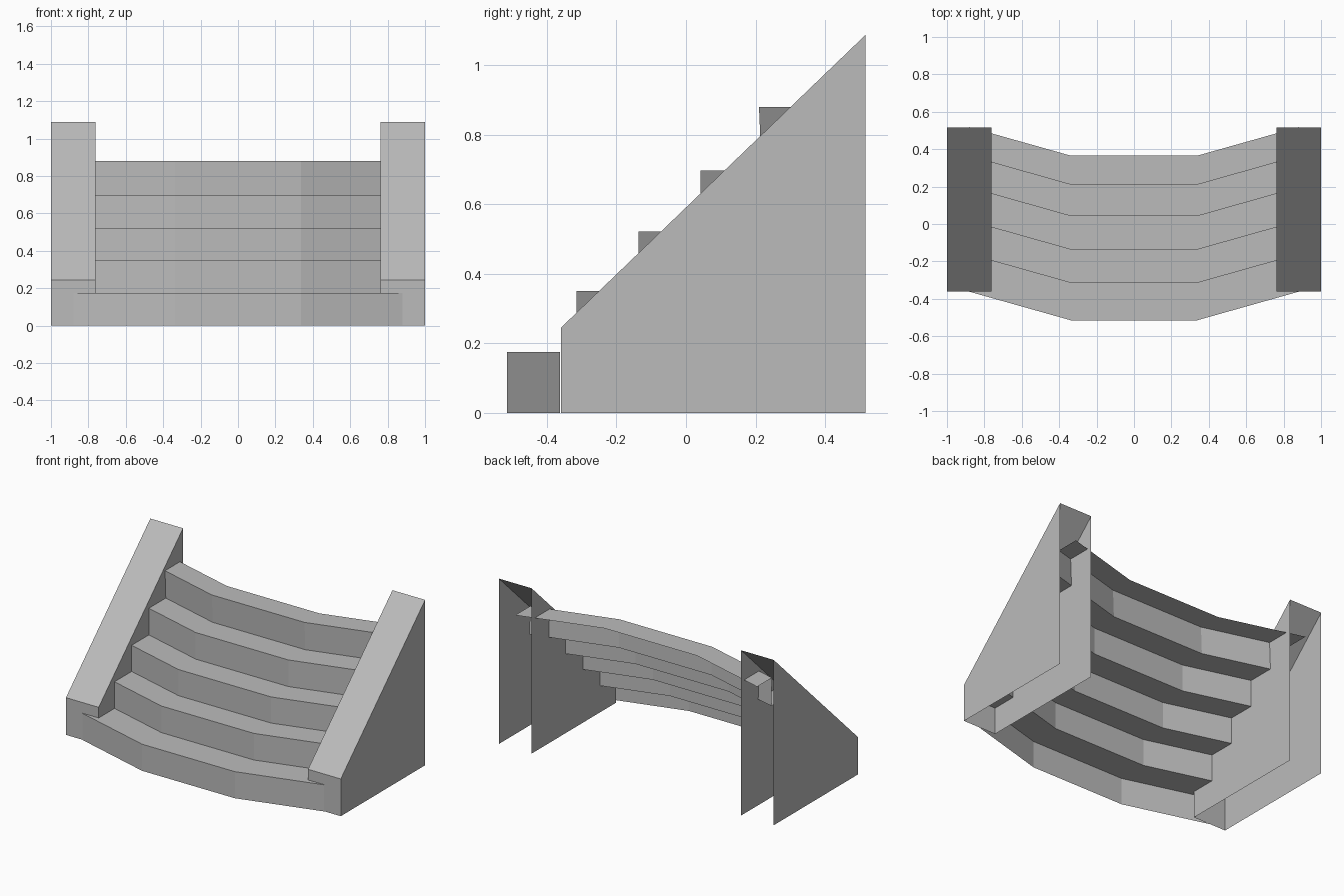
import bpy
import bmesh

cube = bpy.data.objects.get("Cube")
if cube:
    bpy.data.objects.remove(cube, do_unlink=True)

GREY = (0.5, 0.5, 0.5, 1.0)
stone = bpy.data.materials.new("plain grey")
stone.use_nodes = True
stone.diffuse_color = GREY
stone.node_tree.nodes["Principled BSDF"].inputs["Base Color"].default_value = GREY


def make_object(name, bm):
    bm.normal_update()
    mesh = bpy.data.meshes.new(name)
    bm.to_mesh(mesh)
    bm.free()
    mesh.materials.append(stone)
    obj = bpy.data.objects.new(name, mesh)
    bpy.context.collection.objects.link(obj)
    return obj


# Bowed flight of steps: an open riser and tread profile swept along a bent path
risers = [-0.515, -0.315, -0.137, 0.042, 0.21]
heights = [0.175, 0.35, 0.522, 0.697, 0.88]
profile = [(risers[0], 0.0)]
for i, (y, z) in enumerate(zip(risers, heights)):
    next_y = (risers + [0.365])[i + 1]
    profile += [(y, z), (next_y + (0.008 if i == 3 else 0), z)]

path = [(-0.88, 0.153), (-0.337, 0.0), (0.337, 0.0), (0.88, 0.153)]
bm = bmesh.new()
rows = [[bm.verts.new((x, y + bow, z)) for y, z in profile] for x, bow in path]
for a, b in zip(rows, rows[1:]):
    for j in range(len(profile) - 1):
        bm.faces.new((a[j], b[j], b[j + 1], a[j + 1]))
make_object("steps", bm)


# Sloped side walls: hollow, open at the back and underneath
def side_wall(name, x0, x1):
    outline = [(-0.36, 0.0), (-0.36, 0.245), (0.517, 1.088), (0.517, 0.0)]
    bm = bmesh.new()
    low = [bm.verts.new((x0, y, z)) for y, z in outline]
    high = [bm.verts.new((x1, y, z)) for y, z in outline]
    bm.faces.new(low)
    bm.faces.new(high[::-1])
    for j in range(2):
        bm.faces.new((low[j], high[j], high[j + 1], low[j + 1]))
    bmesh.ops.recalc_face_normals(bm, faces=bm.faces)
    make_object(name, bm)


side_wall("left_wall", 0.762, 1.0)
side_wall("right_wall", -1.0, -0.762)
